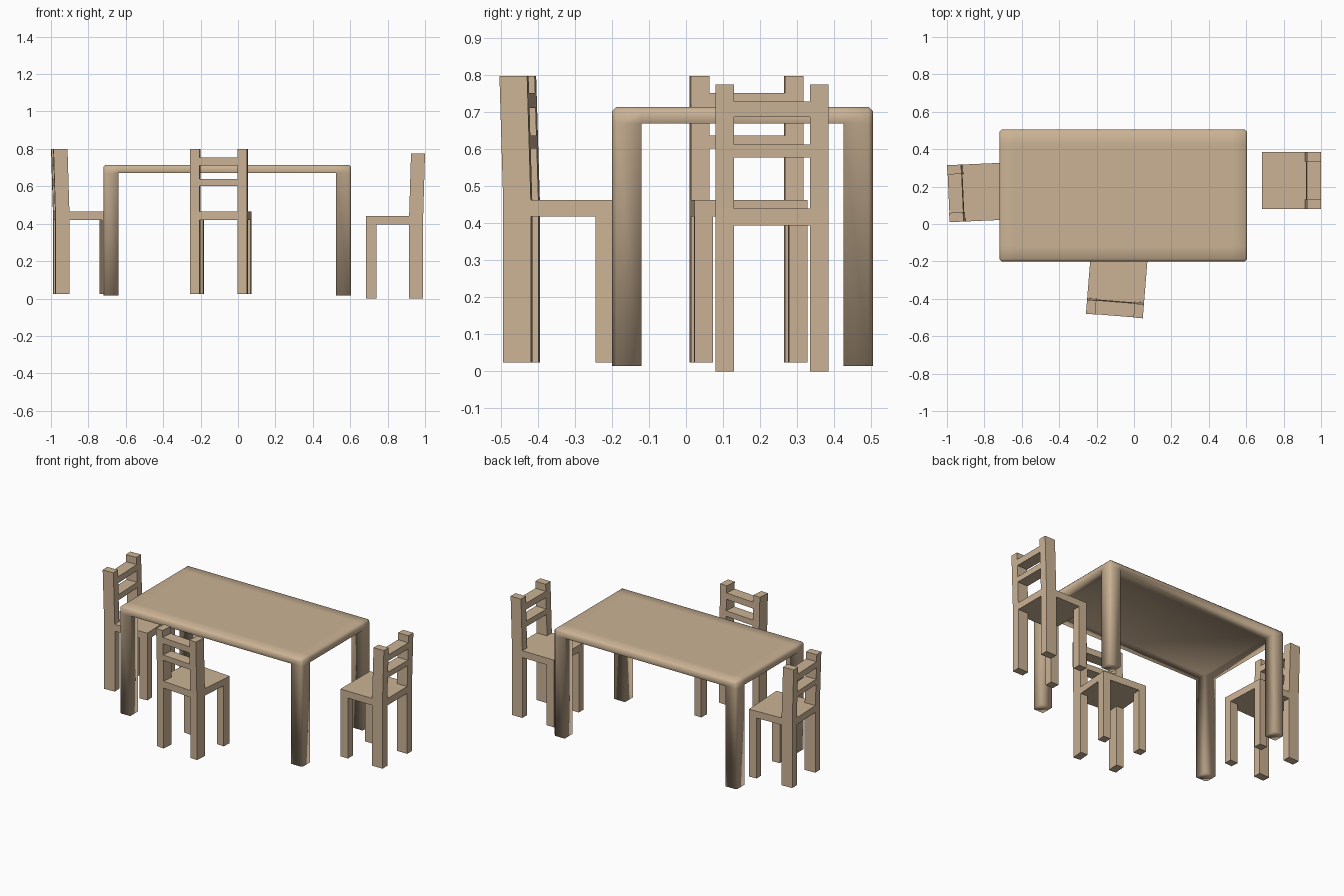
import bpy, bmesh, math
from mathutils import Matrix, Vector

if "Cube" in bpy.data.objects:
    bpy.data.objects.remove(bpy.data.objects["Cube"])

wood = bpy.data.materials.new("light wood")
wood.diffuse_color = (0.60, 0.45, 0.30, 1)
wood.use_nodes = True
wood.node_tree.nodes["Principled BSDF"].inputs["Base Color"].default_value = wood.diffuse_color


def finish(bm, name, smooth=False):
    bmesh.ops.recalc_face_normals(bm, faces=bm.faces)
    me = bpy.data.meshes.new(name)
    bm.to_mesh(me)
    bm.free()
    for p in me.polygons:
        p.use_smooth = smooth
    me.materials.append(wood)
    ob = bpy.data.objects.new(name, me)
    bpy.context.collection.objects.link(ob)
    return ob


def box(name, x, y, z, matrix, lean=0.0):
    """Box from ranges; lean shifts the box in -x per unit of height above the seat."""
    bm = bmesh.new()
    bmesh.ops.create_cube(bm, size=1)
    for v in bm.verts:
        v.co = Vector([r[0] if c < 0 else r[1] for c, r in zip(v.co, (x, y, z))])
        v.co.x -= lean * (v.co.z - 0.44)
    bm.transform(matrix)
    return finish(bm, name)


# Chair: back at local x = 0, facing +x
def chair(label, x, y, z, angle):
    m = Matrix.Translation((x, y, z)) @ Matrix.Rotation(math.radians(angle), 4, 'Z')
    lean = 0.01 / 0.335
    back = (0.01, 0.085)
    box(label + " seat", (0.01, 0.315), (-0.1525, 0.1525), (0.395, 0.44), m)
    for side, ys in (("right", (-0.1525, -0.1025)), ("left", (0.1025, 0.1525))):
        box(f"{label} {side} front leg", (0.26, 0.315), ys, (0, 0.395), m)
        box(f"{label} {side} back leg", back, ys, (0, 0.395), m)
        box(f"{label} {side} back post", back, ys, (0.44, 0.775), m, lean)
    for name, zs in (("lower", (0.578, 0.614)), ("upper", (0.688, 0.729))):
        box(f"{label} {name} back rail", back, (-0.1025, 0.1025), zs, m, lean)


chair("right chair", 1.0, 0.2325, 0, 180)
chair("left chair", -0.993, 0.162, 0.024, 2.5)
chair("front chair", -0.105, -0.492, 0.024, 85.4)

# Table: one smooth slab split at the legs, with the corner cells drawn down
xs = (-0.72, -0.64, 0.525, 0.605)
ys = (-0.20, -0.12, 0.425, 0.505)
BOTTOM, UNDER, TOP = 0.015, 0.67, 0.715
bm = bmesh.new()
bmesh.ops.create_grid(bm, x_segments=3, y_segments=3, size=1.5)
for v in bm.verts:
    v.co = (xs[round(v.co.x + 1.5)], ys[round(v.co.y + 1.5)], UNDER)
under = bm.faces[:]
corners = [f for f in under
           if any(v.co.x in (bm_x := [w.co.x for w in f.verts]) for v in f.verts)
           and f.calc_area() < 0.01]
res = bmesh.ops.extrude_face_region(bm, geom=under, use_keep_orig=True)
for g in res["geom"]:
    if isinstance(g, bmesh.types.BMVert):
        g.co.z = TOP
for f in corners:
    r = bmesh.ops.extrude_discrete_faces(bm, faces=[f])
    for v in r["faces"][0].verts:
        v.co.z = BOTTOM
bmesh.ops.remove_doubles(bm, verts=bm.verts, dist=0.0001)
bmesh.ops.recalc_face_normals(bm, faces=bm.faces)


# Soften the top rim and the outer upright corners
def outer(v):
    return (min(abs(v.co.x - xs[0]), abs(v.co.x - xs[3])) < 0.001,
            min(abs(v.co.y - ys[0]), abs(v.co.y - ys[3])) < 0.001)


rim = []
for e in bm.edges:
    a, b = e.verts
    (ax, ay), (bx, by) = outer(a), outer(b)
    on_top = a.co.z > 0.7 and b.co.z > 0.7
    upright = abs(a.co.z - b.co.z) > 0.01
    if upright and ax and ay and bx and by:
        rim.append(e)
    elif on_top and len(e.link_faces) == 2 and e.calc_face_angle(0) > 1:
        rim.append(e)
bmesh.ops.bevel(bm, geom=rim, offset=0.012, segments=1, affect='EDGES', profile=0.5)
finish(bm, "table", smooth=True)
